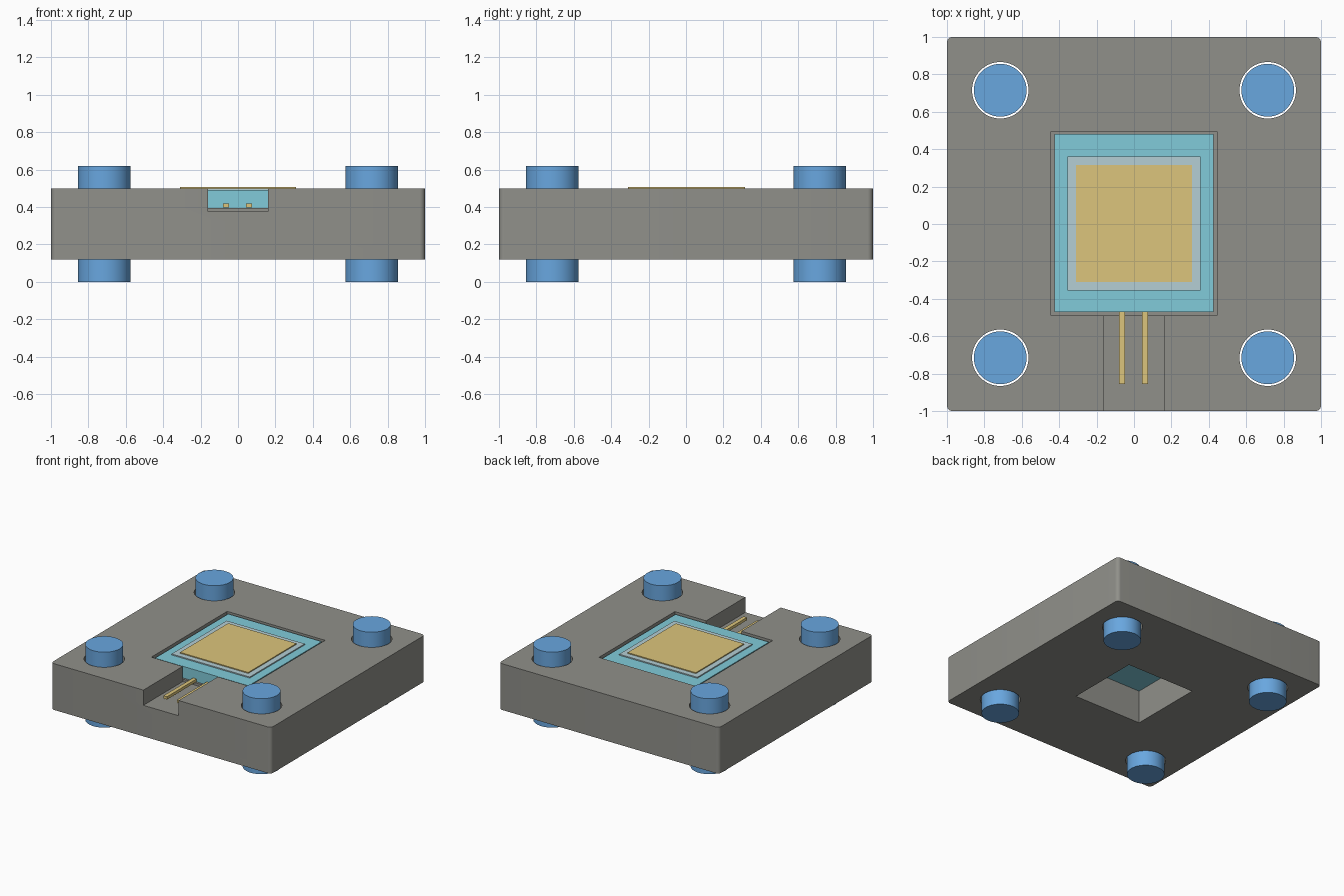
import bpy
import bmesh
from math import radians

if "Cube" in bpy.data.objects:
    bpy.data.objects.remove(bpy.data.objects["Cube"], do_unlink=True)


def material(name, r, g, b):
    m = bpy.data.materials.new(name)
    m.use_nodes = True
    m.diffuse_color = (r, g, b, 1)
    m.node_tree.nodes["Principled BSDF"].inputs["Base Color"].default_value = (r, g, b, 1)
    return m


grey = material("warm_grey", 0.28, 0.28, 0.255)
blue = material("pin_blue", 0.14, 0.385, 0.74)
teal = material("teal", 0.22, 0.60, 0.70)
pale = material("pale_blue_grey", 0.46, 0.62, 0.66)
gold = material("gold", 0.72, 0.56, 0.20)


def box(name, x, y, z, mat=None, corner=0):
    """Box from (min, max) ranges, with optional rounded vertical edges."""
    bm = bmesh.new()
    bmesh.ops.create_cube(bm, size=1)
    for v in bm.verts:
        v.co = [r[0] if c < 0 else r[1] for c, r in zip(v.co, (x, y, z))]
    if corner:
        upright = [e for e in bm.edges if abs(e.verts[0].co.z - e.verts[1].co.z) > 0.01]
        bmesh.ops.bevel(bm, geom=upright, offset=corner, segments=6,
                        profile=0.5, affect='EDGES')
    mesh = bpy.data.meshes.new(name)
    bm.to_mesh(mesh)
    bm.free()
    ob = bpy.data.objects.new(name, mesh)
    bpy.context.collection.objects.link(ob)
    if mat:
        mesh.materials.append(mat)
    return ob


def cylinder(name, x, y, radius, z, mat=None):
    bpy.ops.mesh.primitive_cylinder_add(vertices=64, radius=radius, depth=z[1] - z[0],
                                        location=(x, y, (z[0] + z[1]) / 2))
    ob = bpy.context.object
    ob.name = name
    if mat:
        ob.data.materials.append(mat)
    return ob


def smooth(ob):
    bpy.ops.object.select_all(action='DESELECT')
    ob.select_set(True)
    bpy.context.view_layer.objects.active = ob
    bpy.ops.object.shade_smooth_by_angle(angle=radians(30))


def cut(ob, cutter):
    mod = ob.modifiers.new("cut", 'BOOLEAN')
    mod.operation = 'DIFFERENCE'
    mod.solver = 'EXACT'
    mod.object = cutter
    bpy.context.view_layer.objects.active = ob
    bpy.ops.object.modifier_apply(modifier=mod.name)
    bpy.data.objects.remove(cutter, do_unlink=True)


# Base block with chip pocket, lead channel and square through window
base = box("base_block", (-1, 1), (-1, 1), (0.12, 0.5), grey, corner=0.03)
cut(base, box("pocket_cutter", (-0.445, 0.445), (-0.49, 0.495), (0.395, 0.7)))
cut(base, box("channel_cutter", (-0.16, 0.16), (-1.2, -0.488), (0.375, 0.7)))
cut(base, box("window_cutter", (-0.31, 0.31), (-0.31, 0.31), (0, 0.6)))

# Corner pins standing in clearance holes
for sx, side in ((1, "left"), (-1, "right")):
    for sy, end in ((1, "back"), (-1, "front")):
        x, y = 0.715 * sx, 0.715 * sy
        cut(base, cylinder("hole_cutter", x, y, 0.151, (-0.1, 0.8)))
        smooth(cylinder(f"pin_{end}_{side}", x, y, 0.141, (0, 0.62), blue))
smooth(base)

# Module body, pale frame and contact pad
box("module_body", (-0.425, 0.425), (-0.47, 0.48), (0.395, 0.49), teal)
box("pale_frame", (-0.355, 0.355), (-0.355, 0.36), (0.485, 0.499), pale)
box("contact_pad", (-0.31, 0.31), (-0.31, 0.315), (0.495, 0.507), gold)

# Pair of leads
for x, side in ((0.06, "left"), (-0.063, "right")):
    box(f"lead_{side}", (x - 0.016, x + 0.016), (-0.855, -0.465), (0.397, 0.42), gold)
